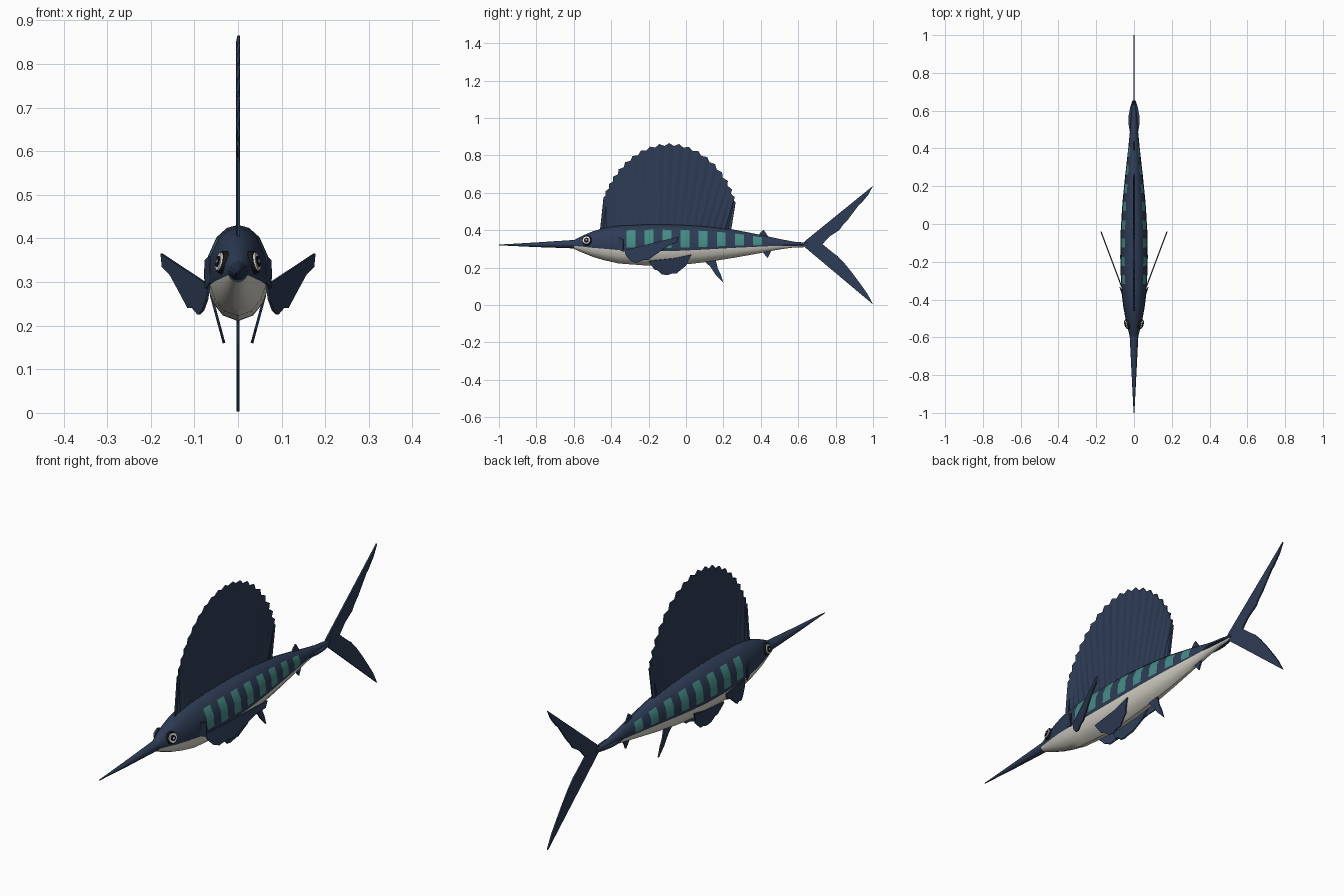
import bpy, bmesh, math
from mathutils import Vector

if "Cube" in bpy.data.objects:
    bpy.data.objects.remove(bpy.data.objects["Cube"])


def material(name, rgb):
    m = bpy.data.materials.new(name)
    m.diffuse_color = (*rgb, 1)
    m.use_nodes = True
    m.node_tree.nodes["Principled BSDF"].inputs["Base Color"].default_value = m.diffuse_color
    return m


NAVY = material("navy", (0.027, 0.045, 0.092))
TEAL = material("teal", (0.06, 0.26, 0.24))
CREAM = material("cream", (0.70, 0.68, 0.60))
BLACK = material("black", (0.008, 0.009, 0.012))
WHITE = material("white", (0.85, 0.85, 0.82))


def make(name, bm, mats, smooth=False):
    me = bpy.data.meshes.new(name)
    bm.to_mesh(me)
    bm.free()
    ob = bpy.data.objects.new(name, me)
    bpy.context.collection.objects.link(ob)
    for m in mats:
        me.materials.append(m)
    if smooth:
        bpy.ops.object.select_all(action='DESELECT')
        ob.select_set(True)
        bpy.context.view_layer.objects.active = ob
        bpy.ops.object.shade_smooth_by_angle(angle=math.radians(40))
    return ob


def mirror(ob):
    ob.modifiers.new("mirror", 'MIRROR').use_clip = False


def fin(name, pts, thick=0.007, paired=False):
    """Thin plate from an outline; 2D points lie in the centre plane."""
    bm = bmesh.new()
    vs = [bm.verts.new(p if len(p) == 3 else (0, *p)) for p in pts]
    f = bm.faces.new(vs)
    bmesh.ops.triangulate(bm, faces=[f])
    ob = make(name, bm, [NAVY])
    s = ob.modifiers.new("thickness", 'SOLIDIFY')
    s.thickness, s.offset = thick, 0
    if paired:
        mirror(ob)
    return ob


# Body profile: y, top z, bottom z, half width
PROFILE = [(-0.60, 0.346, 0.300, 0.022), (-0.55, 0.372, 0.278, 0.034),
           (-0.50, 0.393, 0.258, 0.046), (-0.44, 0.412, 0.240, 0.057),
           (-0.36, 0.424, 0.222, 0.067), (-0.20, 0.431, 0.210, 0.074),
           (-0.05, 0.430, 0.212, 0.072), (0.10, 0.421, 0.228, 0.063),
           (0.25, 0.404, 0.251, 0.048), (0.40, 0.375, 0.278, 0.031),
           (0.50, 0.353, 0.297, 0.021), (0.58, 0.338, 0.308, 0.014),
           (0.65, 0.333, 0.309, 0.008)]
START, STEP, WIDTH, COUNT = -0.318, 0.0965, 0.048, 8


def section(y):
    for a, b in zip(PROFILE, PROFILE[1:]):
        if y <= b[0] + 1e-6:
            t = (y - a[0]) / (b[0] - a[0])
            return [p + (q - p) * t for p, q in zip(a[1:], b[1:])]


# Body: rings at the stripe edges so belly and stripes follow face loops
edges = [START + k * STEP + d for k in range(COUNT) for d in (0, WIDTH)]
stations = edges + [p[0] for p in PROFILE if p[0] < START - 0.02 or p[0] > edges[-1] + 0.02]
stations.sort()
half = [-90, -62, -38, -17, -8, 20, 48, 70, 90]
angles = half + [180 - a for a in half[-2:0:-1]]
n = len(angles)
bm = bmesh.new()
rings = []
for y in stations:
    top, bot, w = section(y)
    c, h = (top + bot) / 2, (top - bot) / 2
    rings.append([bm.verts.new((w * math.cos(math.radians(a)), y, c + h * math.sin(math.radians(a))))
                  for a in angles])
for i, (r, s) in enumerate(zip(rings, rings[1:])):
    mid = (stations[i] + stations[i + 1]) / 2
    phase = (mid - START) / STEP
    striped = 0 < phase < COUNT and phase % 1 < WIDTH / STEP
    for j in range(n):
        k = (j + 1) % n
        f = bm.faces.new((r[j], r[k], s[k], s[j]))
        height = math.sin(math.radians(angles[j])) + math.sin(math.radians(angles[k]))
        if height < 2 * math.sin(math.radians(-17)):
            f.material_index = 2
        elif striped and -0.3 < height < 1.4:
            f.material_index = 1
bm.faces.new(rings[0])
bm.faces.new(rings[-1])
bmesh.ops.recalc_face_normals(bm, faces=bm.faces)
make("body", bm, [NAVY, TEAL, CREAM], True)

# Bill: tapered spike
bm = bmesh.new()
rings = []
for y, z, r in [(-0.53, 0.330, 0.026), (-0.61, 0.325, 0.022), (-0.8, 0.322, 0.0125), (-1.0, 0.321, 0.002)]:
    rings.append([bm.verts.new((r * math.cos(t * math.pi / 6), y, z + r * math.sin(t * math.pi / 6)))
                  for t in range(12)])
for r, s in zip(rings, rings[1:]):
    for j in range(12):
        bm.faces.new((r[j], r[j - 1], s[j - 1], s[j]))
bm.faces.new(rings[0])
bm.faces.new(rings[-1])
bmesh.ops.recalc_face_normals(bm, faces=bm.faces)
make("bill", bm, [NAVY], True)

# Eyes: stacked discs facing outward
axis = Vector((1, -0.28, 0.22)).normalized()
turn = axis.to_track_quat('Z', 'Y').to_matrix().to_4x4()
for name, rad, out, mat in [("eye_rim", 0.028, 0.006, BLACK), ("eye_white", 0.023, 0.010, WHITE),
                            ("eye_pupil", 0.014, 0.013, BLACK), ("eye_glint", 0.005, 0.015, WHITE)]:
    bm = bmesh.new()
    bmesh.ops.create_cone(bm, cap_ends=True, segments=16, radius1=rad, radius2=rad * 0.9, depth=0.012)
    bm.transform(turn)
    bmesh.ops.translate(bm, verts=bm.verts, vec=Vector((0.036, -0.53, 0.345)) + axis * (out - 0.006))
    mirror(make(name, bm, [mat]))

# Sail: pleated rays ending in a toothed arc
bm = bmesh.new()
cols = []
RAYS = 40
for i in range(RAYS + 1):
    t = i / RAYS
    a = math.pi * (1 - t) + 0.16 * (2 * t - 1) * (1 - t)
    k = 1.0 if i % 2 == 0 else 0.957
    x = 0.0015 if i % 2 == 0 else -0.0015
    tip = (x, -0.09 + 0.355 * k * math.cos(a), 0.55 + 0.315 * k * max(0, math.sin(a)) ** 1.35)
    cols.append((bm.verts.new((x, -0.46 + 0.70 * t, 0.395)), bm.verts.new(tip)))
for (a, b), (c, d) in zip(cols, cols[1:]):
    bm.faces.new((a, c, d, b))
sail = make("sail", bm, [NAVY])
s = sail.modifiers.new("thickness", 'SOLIDIFY')
s.thickness, s.offset = 0.006, 0

# Tail: two swept lobes with ragged trailing edges
fin("tail_upper", [(0.62, 0.325), (0.64, 0.345), (1.0, 0.637), (0.975, 0.59), (0.94, 0.548), (0.925, 0.535),
                   (0.88, 0.488), (0.865, 0.455), (0.837, 0.425), (0.82, 0.40), (0.767, 0.366), (0.73, 0.325)])
fin("tail_lower", [(0.62, 0.325), (0.73, 0.325), (0.79, 0.276), (0.81, 0.262), (0.848, 0.222), (0.86, 0.20),
                   (0.89, 0.17), (0.91, 0.14), (0.938, 0.105), (0.97, 0.06), (1.0, 0.003), (0.64, 0.305)])

# Small median fins
fin("rear_dorsal_fin", [(0.38, 0.36), (0.40, 0.39), (0.415, 0.402), (0.43, 0.38), (0.45, 0.35)])
fin("rear_anal_fin", [(0.40, 0.30), (0.42, 0.27), (0.437, 0.25), (0.44, 0.27), (0.46, 0.30)])
fin("anal_fin", [(0.08, 0.25), (0.13, 0.205), (0.16, 0.16), (0.20, 0.12), (0.185, 0.165),
                 (0.17, 0.195), (0.155, 0.26)])

# Paired fins
chest = [(0.066, 0.293), (0.175, 0.365), (0.172, 0.335), (0.155, 0.318), (0.137, 0.285), (0.128, 0.275),
         (0.113, 0.24), (0.103, 0.24), (0.090, 0.225), (0.080, 0.235), (0.071, 0.26)]
fin("pectoral_fin", [(x, -0.32 + (x - 0.07) * 2.67, z) for x, z in chest], 0.006, True)
belly = [(-0.20, 0.235), (-0.17, 0.19), (-0.15, 0.185), (-0.13, 0.165), (-0.10, 0.16), (-0.07, 0.17),
         (-0.05, 0.17), (-0.02, 0.195), (0.0, 0.21), (0.01, 0.235), (0.03, 0.27), (-0.06, 0.25)]
fin("pelvic_fin", [(0.032 + (z - 0.16) * 0.27, y, z) for y, z in belly], 0.006, True)
fin("gill_edge", [(0.062, -0.37, 0.30), (0.064, -0.36, 0.36), (0.074, -0.335, 0.35),
                  (0.078, -0.335, 0.32), (0.074, -0.335, 0.285)], 0.005, True)

# Side keels on the tail stem
fin("tail_keel", [(0.0, 0.46, 0.32), (0.021, 0.48, 0.32), (0.029, 0.53, 0.32), (0.029, 0.57, 0.32),
                  (0.020, 0.62, 0.32), (0.008, 0.655, 0.32), (0.0, 0.655, 0.32)], 0.008, True)
